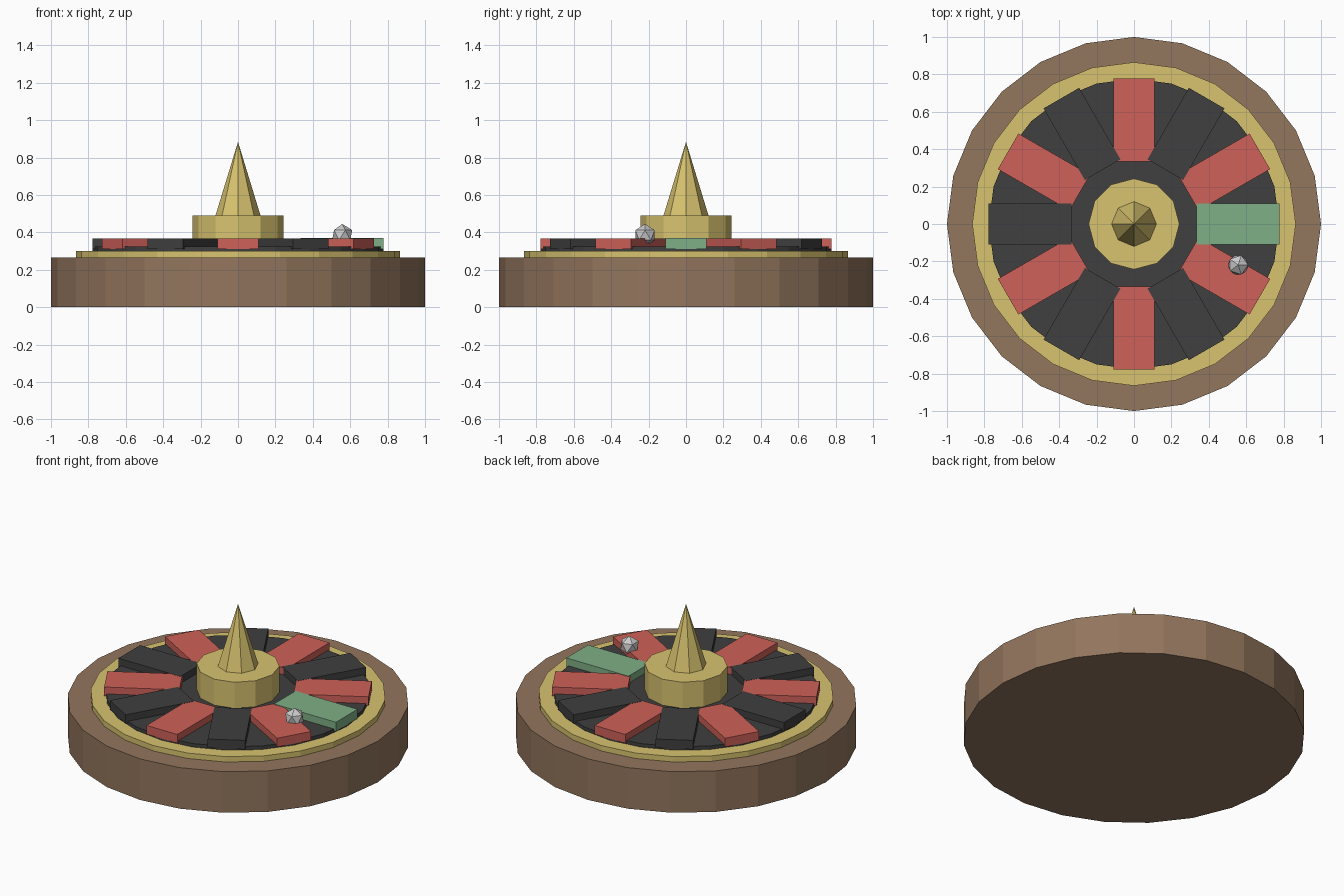
import bpy
from math import cos, sin, radians

if "Cube" in bpy.data.objects:
    bpy.data.objects.remove(bpy.data.objects["Cube"])


def material(name, rgb):
    m = bpy.data.materials.new(name)
    m.diffuse_color = (*rgb, 1)
    m.use_nodes = True
    m.node_tree.nodes["Principled BSDF"].inputs["Base Color"].default_value = m.diffuse_color
    return m


WOOD = material("wood", (0.29, 0.18, 0.11))
BRASS = material("brass", (0.69, 0.55, 0.16))
BLACK = material("black", (0.05, 0.05, 0.05))
RED = material("red", (0.62, 0.12, 0.10))
GREEN = material("green", (0.21, 0.43, 0.24))


def finish(name, mat):
    ob = bpy.context.object
    ob.name = name
    if mat:
        ob.data.materials.append(mat)
    return ob


def turned(name, sides, r_bottom, r_top, z0, z1, mat):
    """Faceted upright cylinder or cone between two heights."""
    bpy.ops.mesh.primitive_cone_add(vertices=sides, radius1=r_bottom, radius2=r_top,
                                    depth=z1 - z0, location=(0, 0, (z0 + z1) / 2))
    return finish(name, mat)


def pocket(name, degrees, top, mat, inset=0.0):
    """Radial block lying on the wheel disc."""
    a, mid, z0 = radians(degrees), 0.556, 0.31
    bpy.ops.mesh.primitive_cube_add(size=1, location=(mid * cos(a), mid * sin(a), (z0 + top) / 2),
                                    rotation=(0, 0, a))
    ob = finish(name, mat)
    ob.scale = (0.442 - inset, 0.22 - inset, top - z0)
    return ob


# Stacked bowl, rim and wheel disc
turned("wooden_bowl", 24, 1.0, 1.0, 0.0, 0.265, WOOD)
turned("brass_rim", 24, 0.865, 0.865, 0.25, 0.30, BRASS)
turned("wheel_disc", 24, 0.777, 0.777, 0.29, 0.323, BLACK)

# Twelve alternating pockets, black fractionally above red where they overlap
for i in range(12):
    if i % 2:
        pocket(f"red_pocket_{i}", i * 30, 0.367, RED)
    else:
        pocket(f"black_pocket_{i}", i * 30, 0.368, BLACK)

# Green zero pocket laid over the first black one
pocket("green_pocket", 0, 0.370, GREEN, -0.001)

# Centre hub and spindle
turned("hub", 12, 0.243, 0.243, 0.30, 0.491, BRASS)
turned("spindle", 8, 0.12, 0.0, 0.491, 0.884, BRASS)

# Ball resting on a red pocket
bpy.ops.mesh.primitive_ico_sphere_add(subdivisions=1, radius=0.06, location=(0.557, -0.219, 0.385))
finish("ball", None)
